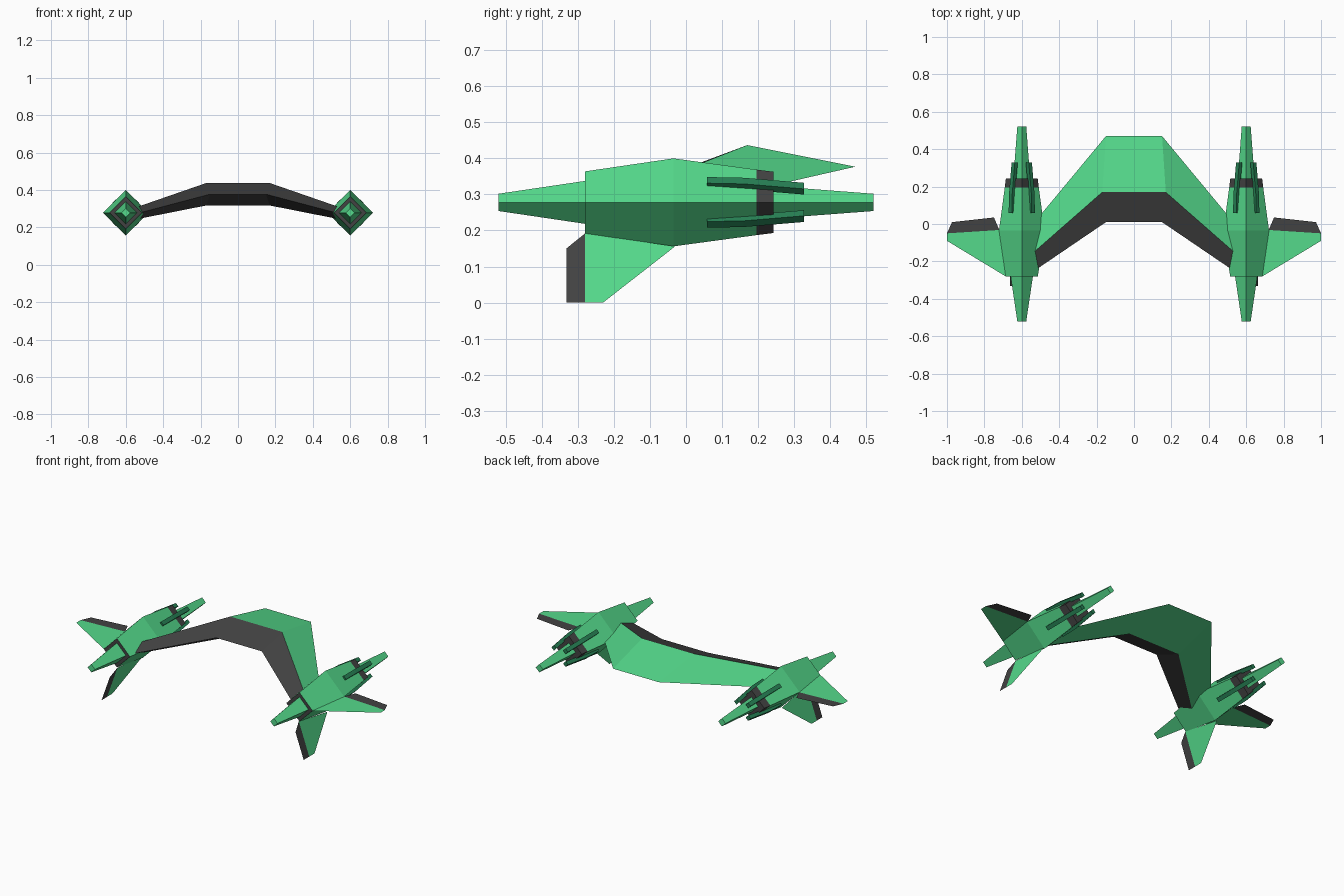
import bpy, bmesh
from math import sqrt

if "Cube" in bpy.data.objects:
    bpy.data.objects.remove(bpy.data.objects["Cube"])


def material(name, rgb):
    m = bpy.data.materials.new(name)
    m.diffuse_color = (*rgb, 1)
    m.use_nodes = True
    m.node_tree.nodes["Principled BSDF"].inputs["Base Color"].default_value = m.diffuse_color
    return m


GREEN = material("green", (0.09, 0.70, 0.26))
DARK_GREEN = material("dark_green", (0.02, 0.22, 0.09))
BLACK = material("dark_grey", (0.055, 0.055, 0.055))
CX, CZ = 0.6, 0.278      # axis of the right-hand engine pod


def build(name, verts, faces, mats, slots):
    bm = bmesh.new()
    vs = [bm.verts.new(v) for v in verts]
    for f, s in zip(faces, slots):
        bm.faces.new([vs[i] for i in f]).material_index = s
    bmesh.ops.recalc_face_normals(bm, faces=bm.faces)
    me = bpy.data.meshes.new(name)
    bm.to_mesh(me)
    bm.free()
    for m in mats:
        me.materials.append(m)
    ob = bpy.data.objects.new(name, me)
    bpy.context.collection.objects.link(ob)
    return ob


def loft(name, rings, mats, side_slot=lambda ring, side: 0, cap_slot=0):
    """Skin four-sided rings into a closed solid."""
    verts = [v for r in rings for v in r]
    n = len(rings)
    faces, slots = [], []
    for i in range(n - 1):
        for j in range(4):
            k = (j + 1) % 4
            faces.append((4*i + j, 4*i + k, 4*i + 4 + k, 4*i + 4 + j))
            slots.append(side_slot(i, j))
    faces += [(3, 2, 1, 0), tuple(range(4*n - 4, 4*n))]
    slots += [cap_slot, cap_slot]
    return build(name, verts, faces, mats, slots)


def diamond(s, y, r):
    return [(s*CX + r, y, CZ), (s*CX, y, CZ + r), (s*CX - r, y, CZ), (s*CX, y, CZ - r)]


def gun_ring(s, sx, sz, y, d, radial=0.011, tangent=0.012):
    """Small rectangle lying on one of the diagonal hull faces."""
    h = sqrt(0.5)
    ring = []
    for a, b in ((1, 1), (1, -1), (-1, -1), (-1, 1)):
        ox = d + h*(a*radial + b*tangent)
        oz = d + h*(a*radial - b*tangent)
        ring.append((s*CX + sx*ox, y, CZ + sz*oz))
    return ring


for s, side in ((1, "right"), (-1, "left")):
    # Engine hull with dark rear collar and dark end faces
    hull = [(-0.28, 0.086), (-0.035, 0.122), (0.195, 0.091), (0.243, 0.085)]
    loft(f"{side}_hull", [diamond(s, y, r) for y, r in hull], [GREEN, BLACK],
         lambda i, j: int(i == 2), 1)

    # Nose and tail spikes
    loft(f"{side}_nose", [diamond(s, -0.52, 0.024), diamond(s, -0.27, 0.061)], [GREEN])
    loft(f"{side}_tail", [diamond(s, 0.23, 0.046), diamond(s, 0.52, 0.024)], [GREEN])

    # Four slim guns on the diagonal faces
    for sx in (1, -1):
        for sz in (1, -1):
            path = [(0.058, 0.054), (0.16, 0.052), (0.328, 0.038)]
            loft(f"{side}_gun", [gun_ring(s, sx, sz, y, d) for y, d in path], [DARK_GREEN])

    # Thin side fin with dark rear strip
    outline = [(0.686, -0.28), (0.72, -0.032), (1.0, -0.05), (1.0, -0.09),
               (0.749, 0.035), (0.973, 0.01)]
    build(f"{side}_side_fin", [(s*x, y, CZ) for x, y in outline],
          [(0, 1, 2, 3), (1, 4, 5, 2)], [GREEN, BLACK], [0, 1])

    # Thin lower fin with dark front strip, leaning outwards
    outline = [(-0.28, 0.192), (-0.03, 0.156), (-0.23, 0), (-0.28, 0),
               (-0.332, 0.15), (-0.332, 0)]
    build(f"{side}_lower_fin",
          [(s*(CX + 0.064*(1 - z/0.18)), y, z) for y, z in outline],
          [(0, 1, 2, 3), (0, 3, 5, 4)], [GREEN, BLACK], [0, 1])


# Arched wing: leading edge, top crest, trailing edge, bottom crest
def wing_ring(s, lead, crest, trail, thick):
    (lx, ly, lz), (cx, cy, cz), (tx, ty, tz) = lead, crest, trail
    return [(s*lx, ly, lz), (s*cx, cy, cz + thick), (s*tx, ty, tz), (s*cx, cy, cz - thick)]


tip = ((0.54, -0.255, 0.274), (0.56, -0.172, 0.271), (0.54, 0.0, 0.27), 0.031)
mid = ((0.15, 0.01, 0.377), (0.17, 0.17, 0.377), (0.15, 0.47, 0.377), 0.06)
loft("arched_wing",
     [wing_ring(-1, *tip), wing_ring(-1, *mid), wing_ring(1, *mid), wing_ring(1, *tip)],
     [GREEN, BLACK], lambda i, j: int(j in (0, 3)))
